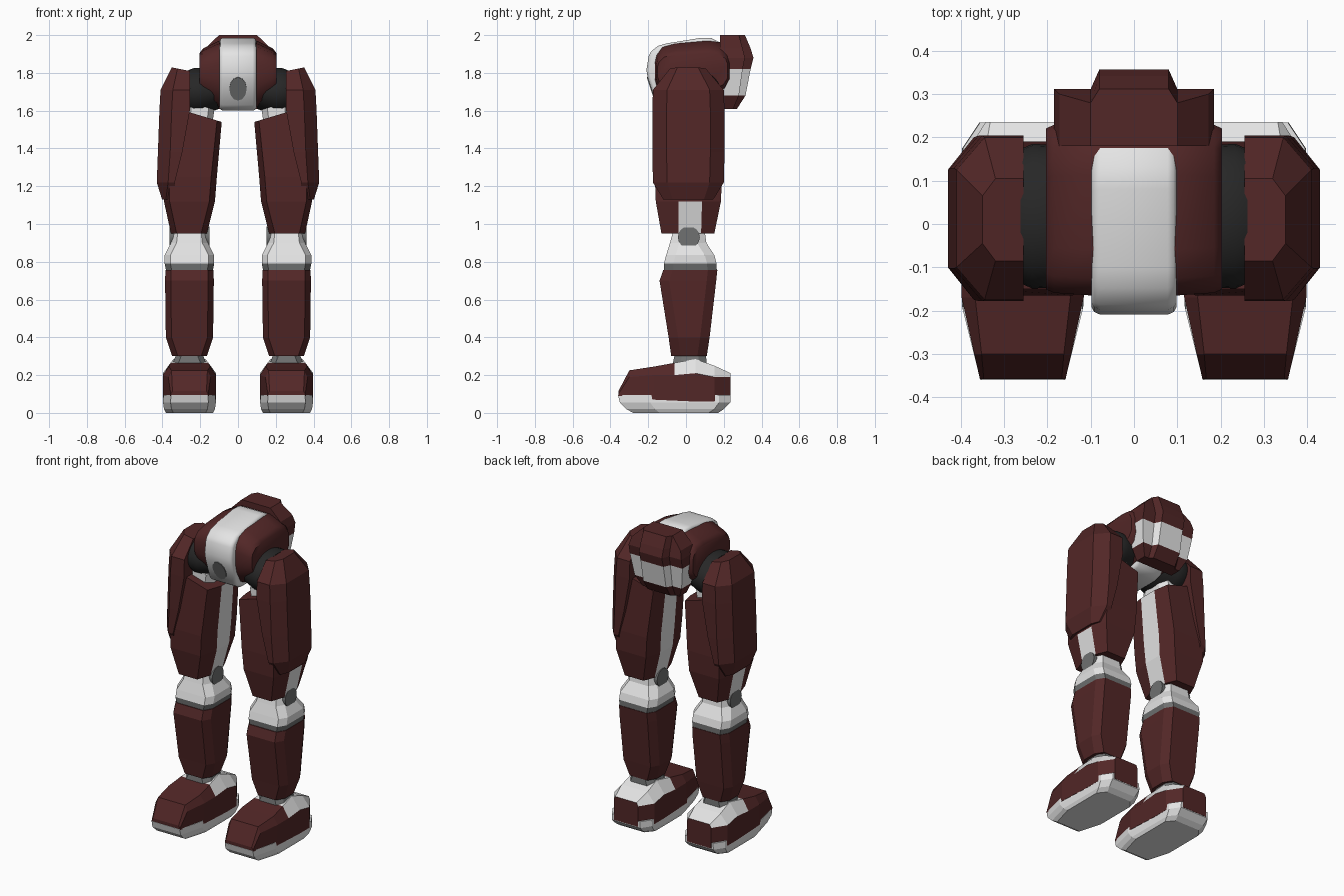
import bpy, bmesh, math
from mathutils import Vector

if "Cube" in bpy.data.objects:
    bpy.data.objects.remove(bpy.data.objects["Cube"])


def material(name, rgb):
    m = bpy.data.materials.new(name)
    m.diffuse_color = (*rgb, 1)
    m.use_nodes = True
    m.node_tree.nodes["Principled BSDF"].inputs["Base Color"].default_value = m.diffuse_color
    return m


RED = material("dark red", (0.085, 0.02, 0.02))
WHITE = material("white", (0.78, 0.78, 0.78))
GREY = material("mid grey", (0.16, 0.165, 0.165))
BLACK = material("near black", (0.02, 0.02, 0.02))


def loft(name, rings, mats, rule=None, side=1, smooth=None):
    """Skin a list of equal-length point rings and cap both ends."""
    bm = bmesh.new()
    rows = [[bm.verts.new((p[0] * side, p[1], p[2])) for p in r] for r in rings]
    n = len(rows[0])
    for a, b in zip(rows, rows[1:]):
        for i in range(n):
            j = (i + 1) % n
            bm.faces.new((a[i], a[j], b[j], b[i]))
    bm.faces.new(rows[0])
    bm.faces.new(rows[-1])
    bmesh.ops.recalc_face_normals(bm, faces=bm.faces)
    bm.normal_update()
    if rule:
        for f in bm.faces:
            c, d = f.calc_center_median(), f.normal
            f.material_index = rule(Vector((c.x * side, c.y, c.z)),
                                    Vector((d.x * side, d.y, d.z)))
    me = bpy.data.meshes.new(name)
    bm.to_mesh(me)
    bm.free()
    for m in mats:
        me.materials.append(m)
    ob = bpy.data.objects.new(name, me)
    bpy.context.collection.objects.link(ob)
    if smooth:
        bpy.ops.object.select_all(action='DESELECT')
        ob.select_set(True)
        bpy.context.view_layer.objects.active = ob
        bpy.ops.object.shade_smooth_by_angle(angle=math.radians(smooth))
    return ob


def ring(z, x0, x1, y0, y1, cx=0.03, cf=0.05, cb=None, ci=None, slope=0):
    """Eight-sided plan outline; ci is the chamfer on the inner side."""
    cb = cf if cb is None else cb
    ci = cx if ci is None else ci
    pts = [(x0 + ci, y0), (x1 - cx, y0), (x1, y0 + cf), (x1, y1 - cb),
           (x1 - cx, y1), (x0 + ci, y1), (x0, y1 - cb), (x0, y0 + cf)]
    return [(x, y, z + slope * (x - x0)) for x, y in pts]


def disc(x, cy, cz, ry, rz, n):
    return [(x, cy + ry * math.cos(2 * math.pi * i / n),
             cz + rz * math.sin(2 * math.pi * i / n)) for i in range(n)]


def cut_corners(pts, t):
    out = []
    for i, p in enumerate(pts):
        a, b, c = Vector(pts[i - 1]), Vector(p), Vector(pts[(i + 1) % len(pts)])
        out += [tuple(b.lerp(a, t)), tuple(b.lerp(c, t))]
    return out


LX = 0.257  # leg centre line


def leg_ring(z, hw, y0, y1, cx=0.03, cf=0.05, cb=None):
    return ring(z, LX - hw, LX + hw, y0, y1, cx, cf, cb)


def foot_ring(y, hw, tw, z0, zs, zt):
    return [(LX + x, y, z) for x, z in
            ((-hw, z0), (hw, z0), (hw, zs), (tw, zt), (-tw, zt), (-hw, zs))]


for s, tag in ((1, "left"), (-1, "right")):
    # foot: pale sole and armoured upper with a pale heel top
    loft(tag + "_sole", [
        leg_ring(0.0, 0.125, -0.28, 0.17, 0.04, 0.14, 0.05),
        leg_ring(0.02, 0.135, -0.315, 0.20, 0.04, 0.15, 0.05),
        leg_ring(0.055, 0.14, -0.35, 0.235, 0.04, 0.16, 0.06),
        leg_ring(0.095, 0.138, -0.36, 0.235, 0.04, 0.16, 0.06)], [WHITE], side=s)
    loft(tag + "_foot_upper", [
        foot_ring(-0.358, 0.099, 0.09, 0.09, 0.10, 0.115),
        foot_ring(-0.30, 0.112, 0.095, 0.085, 0.19, 0.225),
        foot_ring(-0.17, 0.141, 0.11, 0.07, 0.20, 0.245),
        foot_ring(-0.06, 0.141, 0.10, 0.065, 0.20, 0.265),
        foot_ring(0.05, 0.141, 0.085, 0.06, 0.21, 0.285),
        foot_ring(0.15, 0.141, 0.09, 0.06, 0.19, 0.25),
        foot_ring(0.236, 0.085, 0.075, 0.06, 0.19, 0.21)], [RED, WHITE],
        lambda c, n: int(n.z > 0.3 and c.y > -0.06), s)
    loft(tag + "_ankle", [
        leg_ring(0.22, 0.095, -0.075, 0.10, 0.03, 0.04),
        leg_ring(0.26, 0.09, -0.07, 0.11, 0.03, 0.04),
        leg_ring(0.31, 0.07, -0.06, 0.105, 0.03, 0.04)], [WHITE, GREY],
        lambda c, n: int(c.z > 0.26), s)

    # shin, grey band and knee
    loft(tag + "_shin", [
        leg_ring(0.30, 0.092, -0.078, 0.11),
        leg_ring(0.40, 0.125, -0.092, 0.125),
        leg_ring(0.70, 0.129, -0.14, 0.16),
        leg_ring(0.757, 0.127, -0.12, 0.166)], [RED], side=s)
    loft(tag + "_knee", [
        leg_ring(0.755, 0.124, -0.115, 0.163),
        leg_ring(0.79, 0.131, -0.117, 0.162),
        leg_ring(0.835, 0.131, -0.105, 0.15),
        leg_ring(0.90, 0.098, -0.085, 0.108),
        leg_ring(0.955, 0.092, -0.07, 0.10)], [WHITE, GREY],
        lambda c, n: int(c.z < 0.785), s)
    loft(tag + "_knee_joint", [disc(LX + x, 0.015, 0.93, 0.058, 0.058, 16)
                               for x in (-0.105, 0.105)], [GREY], side=s, smooth=40)

    # thigh: pale stripe down the inside, short one outside
    def stripe(c, n):
        return int(abs(c.y - 0.015) < 0.03 and abs(n.z) < 0.7
                   and (n.x < -0.6 or (n.x > 0.6 and c.z < 1.13)))

    loft(tag + "_thigh", [
        ring(0.95, 0.165, 0.355, -0.13, 0.15, 0.03, 0.09, 0.07),
        ring(1.12, 0.122, 0.392, -0.16, 0.185, 0.03, 0.12, 0.10),
        ring(1.25, 0.112, 0.392, -0.165, 0.19, 0.03, 0.12, 0.10),
        ring(1.54, 0.086, 0.36, -0.15, 0.17, 0.025, 0.11, 0.09, slope=0.3)],
        [RED, WHITE], stripe, s)

    # outer thigh guard
    loft(tag + "_thigh_guard", [
        ring(1.13, 0.33, 0.402, -0.12, 0.145, 0.02, 0.05, ci=0),
        ring(1.22, 0.335, 0.43, -0.175, 0.20, 0.06, 0.075, ci=0),
        ring(1.38, 0.295, 0.424, -0.178, 0.204, 0.065, 0.075, ci=0),
        ring(1.60, 0.255, 0.416, -0.178, 0.204, 0.065, 0.075, ci=0),
        ring(1.71, 0.255, 0.41, -0.175, 0.20, 0.065, 0.075, ci=0),
        ring(1.81, 0.255, 0.35, -0.085, 0.105, 0.03, 0.04, ci=0, slope=0.2)],
        [RED], side=s)

    # pale hip collar and dark hip joint
    loft(tag + "_hip_collar", [
        ring(1.50, 0.14, 0.28, -0.10, 0.12),
        ring(1.605, 0.125, 0.28, -0.10, 0.12, slope=0.32)], [WHITE], side=s)
    loft(tag + "_hip_joint", [
        disc(0.10, 0.018, 1.71, 0.14, 0.10, 28),
        disc(0.19, 0.018, 1.70, 0.165, 0.125, 28),
        disc(0.235, 0.018, 1.70, 0.167, 0.125, 28),
        disc(0.262, 0.018, 1.70, 0.155, 0.115, 28)], [BLACK], side=s, smooth=35)

# pelvis hull: side outline lofted across x, narrowing in height at the ends
hull = cut_corners([(-0.165, 1.74), (-0.165, 1.88), (-0.115, 1.95), (0.17, 1.975),
                    (0.235, 1.91), (0.235, 1.72), (0.11, 1.62), (-0.10, 1.62)], 0.2)


def hull_ring(x, ky, kz):
    return [(x, 0.035 + (y - 0.035) * ky, 1.80 + (z - 1.80) * kz) for y, z in hull]


loft("pelvis_hull", [hull_ring(x, ky, kz) for x, ky, kz in (
    (-0.203, 0.93, 0.62), (-0.185, 0.97, 0.76), (-0.10, 1, 1),
    (0.10, 1, 1), (0.185, 0.97, 0.76), (0.203, 0.93, 0.62))], [RED], smooth=40)

# pale central strap wrapping the pelvis
strap = cut_corners([(-0.212, 1.80), (-0.195, 1.905), (-0.14, 1.95), (0.12, 1.992),
                     (0.20, 1.95), (0.20, 1.70), (0.12, 1.60), (-0.145, 1.60)], 0.15)


def strap_ring(x, k):
    return [(x, y * k, 1.79 + (z - 1.79) * k) for y, z in strap]


loft("pelvis_strap", [strap_ring(x, k) for x, k in (
    (-0.098, 0.92), (-0.092, 0.97), (-0.078, 1), (0.078, 1), (0.092, 0.97), (0.098, 0.92))],
    [WHITE], smooth=40)

# grey oval plate on the lower front of the strap
low, high = Vector((0, -0.145, 1.60)), Vector((0, -0.212, 1.80))
up = (high - low).normalized()
out = Vector((0, -up.z, up.y))
mid = low.lerp(high, 0.58)
loft("front_oval_plate", [[tuple(mid + out * d + up * 0.065 * math.sin(a)
                                 + Vector((0.046 * math.cos(a), 0, 0)))
                           for a in (2 * math.pi * i / 12 for i in range(12))]
                          for d in (-0.004, 0.004)], [GREY])


# rear block with stepped back and a pale band
def block_ring(z, w, yb, yc):
    return [(-w, 0.18, z), (w, 0.18, z), (w, yb, z), (0.1, yb, z),
            (0.08, yc, z), (-0.08, yc, z), (-0.1, yb, z), (-w, yb, z)]


loft("rear_block", [
    block_ring(1.61, 0.13, 0.25, 0.27), block_ring(1.68, 0.165, 0.28, 0.315),
    block_ring(1.82, 0.185, 0.30, 0.342), block_ring(1.88, 0.185, 0.312, 0.357),
    block_ring(1.93, 0.172, 0.30, 0.342), block_ring(2.0, 0.101, 0.28, 0.312)],
    [RED, WHITE], lambda c, n: int(1.69 < c.z < 1.81))
